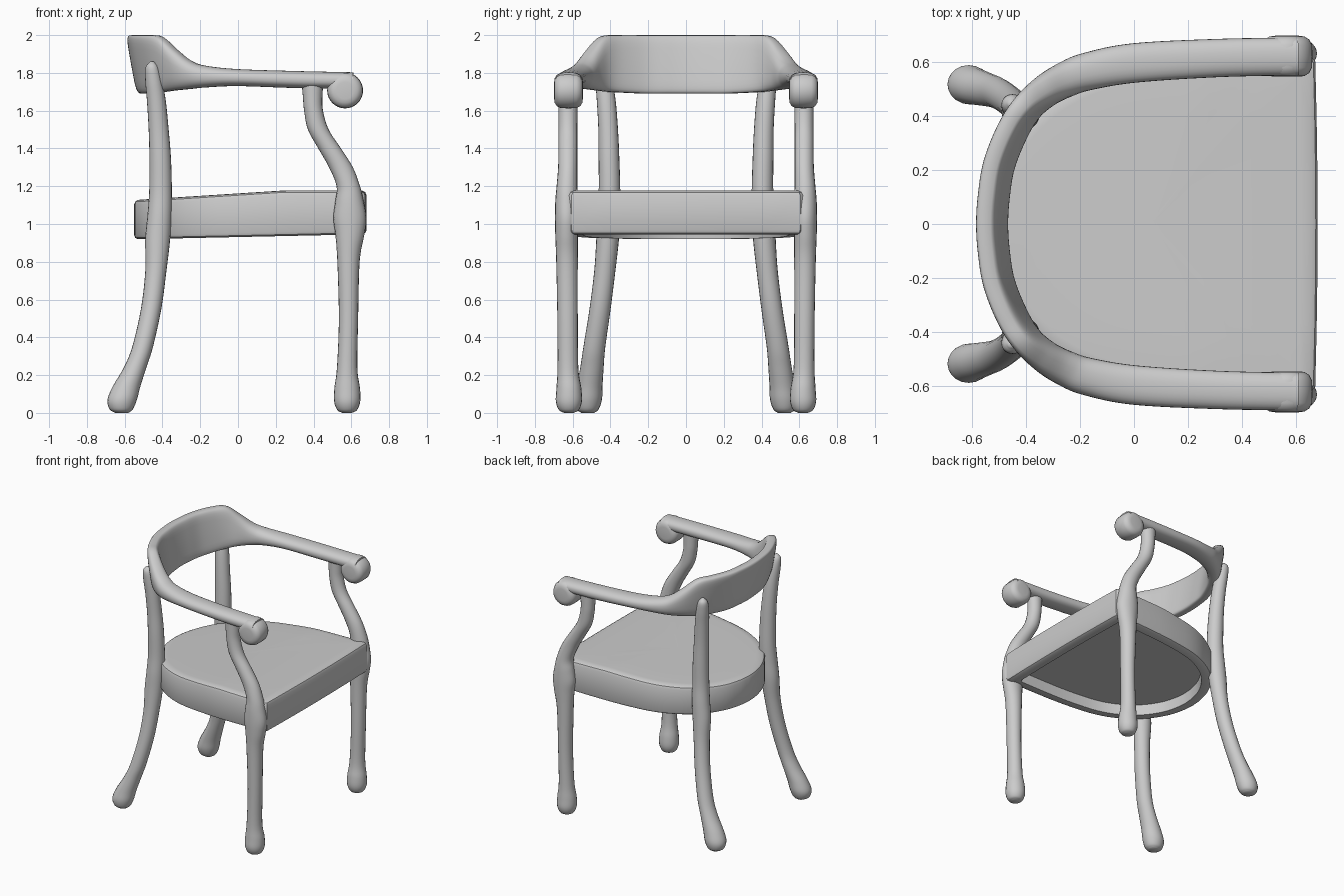
import bpy, bmesh, math
from mathutils import Vector

if "Cube" in bpy.data.objects:
    bpy.data.objects.remove(bpy.data.objects["Cube"])


def smooth_path(keys, steps):
    """Catmull-Rom interpolation of tuples of any length."""
    ks = [Vector(k) for k in keys]
    ks = [2 * ks[0] - ks[1]] + ks + [2 * ks[-1] - ks[-2]]
    out = []
    for i in range(1, len(ks) - 2):
        a, b, c, d = ks[i - 1:i + 3]
        for s in range(steps):
            t = s / steps
            out.append(0.5 * (2 * b + (c - a) * t + (2 * a - 5 * b + 4 * c - d) * t * t
                              + (3 * b - a - 3 * c + d) * t ** 3))
    return out + [ks[-2]]


def loft(name, rings, angle=50):
    """Skin a list of equally long closed rings and cap both ends."""
    bm = bmesh.new()
    vs = [[bm.verts.new(p) for p in r] for r in rings]
    n = len(vs[0])
    for r, q in zip(vs, vs[1:]):
        for i in range(n):
            j = (i + 1) % n
            bm.faces.new((r[i], r[j], q[j], q[i]))
    bm.faces.new(vs[0])
    bm.faces.new(vs[-1])
    bmesh.ops.recalc_face_normals(bm, faces=bm.faces)
    me = bpy.data.meshes.new(name)
    bm.to_mesh(me)
    bm.free()
    ob = bpy.data.objects.new(name, me)
    bpy.context.collection.objects.link(ob)
    shade(ob, angle)
    return ob


def shade(ob, angle):
    bpy.ops.object.select_all(action='DESELECT')
    ob.select_set(True)
    bpy.context.view_layer.objects.active = ob
    bpy.ops.object.shade_smooth_by_angle(angle=math.radians(angle))


def leg(name, keys, side):
    """Keys are x, y, z, x radius, y radius of horizontal rings."""
    rings = []
    for x, y, z, rx, ry in smooth_path(keys, 5):
        rings.append([(x + rx * math.cos(a), side * (y + ry * math.sin(a)), max(z, 0))
                      for a in (math.tau * i / 20 for i in range(20))])
    loft(name, rings)


# Legs: front ones carry on up as curved arm posts, rear ones up to the back rail
front_keys = [
    (.578, .62, 0, .025, .025), (.578, .62, .015, .052, .052), (.578, .62, .06, .069, .069),
    (.578, .62, .13, .068, .066), (.578, .625, .24, .054, .055), (.585, .627, .5, .051, .054),
    (.585, .63, .8, .059, .057), (.592, .632, .94, .076, .06), (.592, .632, 1.03, .087, .062),
    (.59, .632, 1.12, .075, .06), (.584, .63, 1.2, .062, .055), (.545, .626, 1.3, .063, .051),
    (.485, .625, 1.4, .06, .05), (.425, .625, 1.5, .055, .05), (.4, .625, 1.6, .05, .05),
    (.395, .625, 1.68, .052, .05), (.395, .625, 1.77, .06, .05)]
rear_keys = [
    (-.615, .52, 0, .035, .035), (-.618, .52, .02, .062, .058), (-.613, .517, .07, .078, .072),
    (-.59, .51, .14, .073, .068), (-.545, .498, .24, .06, .062), (-.505, .485, .35, .055, .058),
    (-.46, .455, .55, .054, .056), (-.435, .43, .75, .056, .056), (-.425, .415, .92, .066, .06),
    (-.415, .41, 1.05, .064, .06), (-.41, .405, 1.18, .06, .057), (-.412, .408, 1.35, .057, .055),
    (-.42, .412, 1.5, .053, .052), (-.432, .422, 1.65, .05, .05), (-.446, .435, 1.76, .045, .045),
    (-.455, .445, 1.83, .034, .034), (-.456, .446, 1.86, .01, .01)]
for side, label in ((1, "left"), (-1, "right")):
    leg("front_leg_" + label, front_keys, side)
    leg("rear_leg_" + label, rear_keys, side)

# Seat: D-shaped outline with a sloping top and a recessed underside
half = [tuple(p) for p in smooth_path([
    (-.55, 0), (-.54, .1), (-.5, .23), (-.41, .37), (-.28, .48), (-.1, .56),
    (.15, .6), (.4, .615), (.655, .62)], 4)]
half += [(.672, .605), (.677, .4), (.68, .2), (.681, 0)]
outline = half + [(x, -y) for x, y in half[-2:0:-1]]


def seat_ring(inset, level, drop=0):
    k = 1 - inset / .615
    ring = []
    for x, y in outline:
        px, py = .065 + (x - .065) * k, y * k
        top = 1.13 + .048 * min(1, max(0, (px + .5) / .75))
        low = .92 + .025 * (px + .5) / 1.15
        ring.append((px, py, top - drop if level == "top" else low + drop))
    return ring


loft("seat", [
    seat_ring(.6, "top"), seat_ring(.4, "top"), seat_ring(.2, "top"), seat_ring(.06, "top"),
    seat_ring(.022, "top", .002), seat_ring(.007, "top", .01), seat_ring(0, "top", .026),
    seat_ring(0, "low", .022), seat_ring(.006, "low", .008), seat_ring(.02, "low"),
    seat_ring(.075, "low"), seat_ring(.08, "low", .08), seat_ring(.6, "low", .08)], 35)

# Arm and back rail: x, y, bottom, top, half thickness, outward lean, squareness
arm_half = [
    (.61, .622, 1.715, 1.803, .07, 0, 2.3), (.3, .615, 1.72, 1.81, .071, 0, 2.3),
    (0, .597, 1.73, 1.82, .073, 0, 2.3), (-.17, .566, 1.723, 1.838, .07, .002, 2.3),
    (-.25, .537, 1.715, 1.865, .066, .006, 2.4), (-.325, .495, 1.708, 1.925, .058, .013, 2.8),
    (-.395, .432, 1.70, 1.992, .047, .022, 3.6), (-.45, .345, 1.695, 2.0, .042, .027, 4.5),
    (-.5, .22, 1.69, 2.0, .04, .028, 5), (-.52, .1, 1.69, 2.0, .04, .028, 5)]
arm_keys = arm_half + [(-.526, 0, 1.69, 2.0, .04, .028, 5)] + [
    (k[0], -k[1]) + k[2:] for k in reversed(arm_half)]
path = smooth_path(arm_keys, 6)
rings = []
for i, (x, y, low, top, thick, lean, power) in enumerate(path):
    p, q = path[max(i - 1, 0)], path[min(i + 1, len(path) - 1)]
    out = Vector((q[1] - p[1], p[0] - q[0])).normalized()
    ring = []
    for j in range(28):
        a = math.tau * j / 28
        c, s = math.cos(a), math.sin(a)
        u = math.copysign(abs(c) ** (2 / power), c)
        v = math.copysign(abs(s) ** (2 / power), s)
        d = u * thick + v * lean
        ring.append((x + out.x * d, y + out.y * d, (low + top) / 2 + v * (top - low) / 2))
    rings.append(ring)
loft("arm_and_back_rail", rings)

# Rounded scrolls at the front ends of the arms
scroll_profile = [(-.076, .045), (-.073, .065), (-.062, .083), (-.042, .093), (0, .095),
                  (.042, .093), (.062, .083), (.073, .065), (.076, .045)]
for side, label in ((1, "left"), (-1, "right")):
    loft("arm_scroll_" + label, [
        [(.567 + r * math.cos(math.tau * i / 32), side * .622 + w,
          1.707 + r * math.sin(math.tau * i / 32)) for i in range(32)]
        for w, r in scroll_profile])
